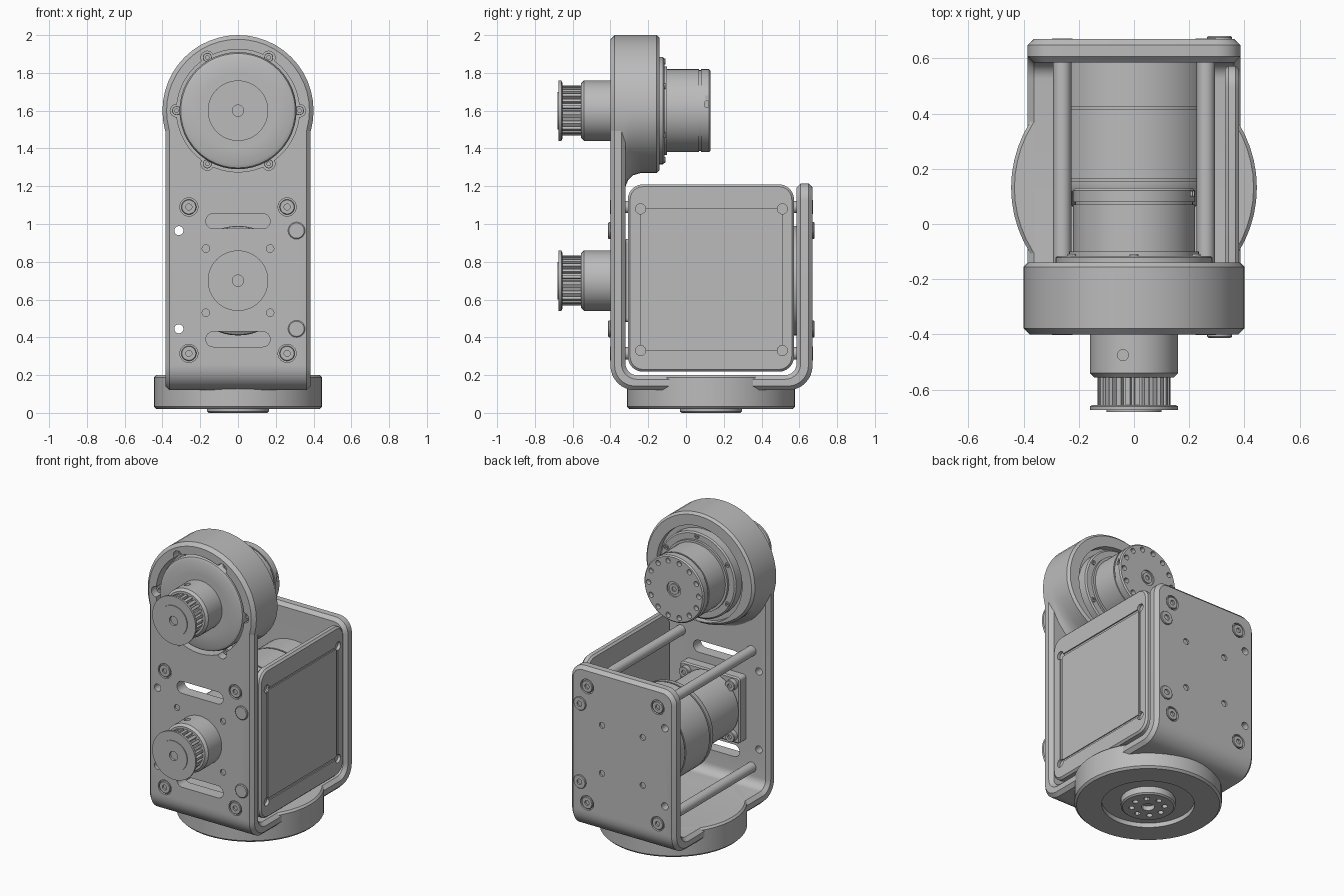
import bpy, bmesh
from math import sin, cos, pi, radians, tau

cube = bpy.data.objects.get("Cube")
if cube:
    bpy.data.objects.remove(cube)

grey = bpy.data.materials.new("machined grey")
grey.use_nodes = True
grey.diffuse_color = (0.5, 0.5, 0.5, 1)
grey.node_tree.nodes["Principled BSDF"].inputs["Base Color"].default_value = (0.5, 0.5, 0.5, 1)

UPPER, LOWER = 1.6, 0.7      # heights of the two drive axes
FRONT, BACK = -0.40, 0.67    # outer faces of the bracket


def place(axis, u, v, t):
    return {"x": (t, u, v), "y": (u, t, v), "z": (u, v, t)}[axis]


def loft(bm, rings):
    """Join rings of points and cap both ends."""
    rows = [[bm.verts.new(p) for p in ring] for ring in rings]
    n = len(rows[0])
    for a, b in zip(rows, rows[1:]):
        for i in range(n):
            bm.faces.new((a[i], a[(i + 1) % n], b[(i + 1) % n], b[i]))
    bm.faces.new(rows[0])
    bm.faces.new(rows[-1])


def circle(r, u=0, v=0, n=48):
    return [(u + r * cos(tau * i / n), v + r * sin(tau * i / n)) for i in range(n)]


def rounded(u0, u1, v0, v1, r, n=6):
    pts = []
    for k, (u, v) in enumerate([(u1 - r, v1 - r), (u0 + r, v1 - r), (u0 + r, v0 + r), (u1 - r, v0 + r)]):
        for i in range(n + 1):
            a = pi / 2 * (k + i / n)
            pts.append((u + r * cos(a), v + r * sin(a)))
    return pts


def prism(bm, outline, t0, t1, axis="y"):
    loft(bm, [[place(axis, u, v, t) for u, v in outline] for t in (t0, t1)])


def finish(name, bm):
    bmesh.ops.recalc_face_normals(bm, faces=bm.faces)
    mesh = bpy.data.meshes.new(name)
    bm.to_mesh(mesh)
    bm.free()
    mesh.materials.append(grey)
    ob = bpy.data.objects.new(name, mesh)
    bpy.context.collection.objects.link(ob)
    return ob


def activate(ob):
    bpy.ops.object.select_all(action="DESELECT")
    ob.select_set(True)
    bpy.context.view_layer.objects.active = ob


def smooth(ob):
    activate(ob)
    bpy.ops.object.shade_smooth_by_angle(angle=radians(30))
    return ob


def bevel(ob, width, segments=1):
    mod = ob.modifiers.new("edge_chamfer", "BEVEL")
    mod.width, mod.segments = width, segments
    mod.limit_method, mod.angle_limit = "ANGLE", radians(50)
    activate(ob)
    bpy.ops.object.modifier_apply(modifier=mod.name)


def cut(ob, shapes):
    """Subtract prisms given as (outline, start, end, axis)."""
    bm = bmesh.new()
    for s in shapes:
        prism(bm, *s)
    cutter = finish("cutter", bm)
    cutter.hide_render = True
    mod = ob.modifiers.new("cut", "BOOLEAN")
    mod.operation, mod.solver, mod.object = "DIFFERENCE", "EXACT", cutter
    mod.use_self = True
    activate(ob)
    bpy.ops.object.modifier_apply(modifier=mod.name)
    bpy.data.objects.remove(cutter)


def lathe(name, profile, u=0, v=0, axis="y", n=48):
    bm = bmesh.new()
    loft(bm, [[place(axis, *p, t) for p in circle(r, u, v, n)] for r, t in profile])
    return smooth(finish(name, bm))


def screw(name, x, z, r, base, top):
    d = 0.012 if top > base else -0.012
    lathe(name, [(r, base), (r, top - d / 3), (r * 0.92, top), (r * 0.4, top), (r * 0.4, top - d)], x, z, n=20)


# U-shaped bracket: side profile with bent lower corners
def bend(y, z, r, start, n=8):
    return [(y + r * cos(start + pi / 2 * i / n), z + r * sin(start + pi / 2 * i / n)) for i in range(n + 1)]


profile = [(FRONT, UPPER)] + bend(FRONT + 0.13, 0.25, 0.13, pi) + bend(BACK - 0.13, 0.25, 0.13, 1.5 * pi)
profile += [(BACK, 1.215), (0.585, 1.215)]
profile += bend(0.525, 0.26, 0.06, 1.5 * pi)[::-1] + bend(-0.26, 0.26, 0.06, pi)[::-1] + [(-0.32, UPPER)]
bm = bmesh.new()
prism(bm, profile, -0.385, 0.385, "x")
corners = [e for e in bm.edges if all(abs(v.co.z - 1.215) < 1e-4 for v in e.verts)
           and abs(e.verts[0].co.x - e.verts[1].co.x) < 1e-4]
bmesh.ops.bevel(bm, geom=corners, offset=0.09, segments=6, profile=0.5, affect="EDGES")
bracket = finish("bracket", bm)
bevel(bracket, 0.022)

rod_spots = [(x, z) for x in (-0.26, 0.26) for z in (0.315, 1.09)]
pin_heights = (0.445, 0.965)
holes = [(rounded(-0.17, 0.17, z - 0.04, z + 0.04, 0.039), -0.5, -0.25, "y") for z in (0.39, 1.015)]
holes += [(circle(0.024, -0.313, z, 20), -0.5, 0.8, "y") for z in pin_heights]
for x, z in rod_spots:
    holes += [(circle(0.048, x, z, 24), -0.5, FRONT + 0.015, "y"),
              (circle(0.048, x, z, 24), BACK - 0.015, 0.8, "y")]
for sx in (-1, 1):
    for sz in (-1, 1):
        holes += [(circle(0.02, sx * 0.17, LOWER + sz * 0.17, 16), -0.5, FRONT + 0.012, "y"),
                  (circle(0.02, sx * 0.15, LOWER + sz * 0.16, 16), BACK - 0.012, 0.8, "y")]

# Front recess with six lobes for the flange screws
lobes = [(0.325 * cos(i * pi / 3), UPPER + 0.325 * sin(i * pi / 3)) for i in range(6)]
recess = [(circle(0.325, 0, UPPER), -0.5, -0.30, "y")]
recess += [(circle(0.034, x, z, 16), -0.5, -0.305, "y") for x, z in lobes]
cut(bracket, holes + recess)
smooth(bracket)

# Round housing at the top, its underside blending into the plate
bm = bmesh.new()
rings = []
for y, r, drop in [(-0.14, 0.385, 0.315), (-0.155, 0.40, 0.33), (-0.24, 0.40, 0.33), (-0.28, 0.40, 0.342),
                   (-0.305, 0.40, 0.365), (-0.32, 0.40, 0.40), (-0.378, 0.40, 0.40), (FRONT, 0.378, 0.378)]:
    rings.append([(u * r, y, UPPER + v * (r if v > 0 else drop)) for u, v in circle(1, n=48)])
loft(bm, rings)
housing = finish("top_housing", bm)
cut(housing, recess + [(circle(0.315, 0, UPPER), -0.18, 0, "y")])
smooth(housing)
for x, z in lobes:
    screw("housing_screw", x, z, 0.024, -0.31, -0.36)

# Upper drive: front cap and rear motor
lathe("upper_cap", [(0.31, -0.25), (0.31, -0.37), (0.303, -0.386), (0.285, -0.394), (0.2, -0.396)], 0, UPPER)
motor = lathe("upper_motor", [(0.285, -0.22), (0.285, -0.122), (0.275, -0.115), (0.235, -0.115), (0.235, -0.10),
                              (0.22, -0.10), (0.22, 0.07), (0.214, 0.07), (0.214, 0.08),
                              (0.22, 0.08), (0.22, 0.122), (0.212, 0.13)], 0, UPPER)
bolts = [(0.185 * cos(tau * i / 14), UPPER + 0.185 * sin(tau * i / 14)) for i in range(14)]
notches = [(rounded(0.10, 0.12, z - 0.015, z + 0.015, 0.003), 0.205, 0.3, "x") for z in (1.635, 1.675)]
cut(motor, [(circle(0.017, x, z, 12), 0.1, 0.2, "y") for x, z in bolts] + notches
    + [(circle(0.05, 0, UPPER, 24), 0.12, 0.2, "y")])
smooth(motor)
lathe("motor_shaft", [(0.035, 0.05), (0.035, 0.128), (0.015, 0.128), (0.015, 0.11)], 0, UPPER, n=24)
for i in range(6):
    a = (i + 0.5) * pi / 3
    screw("rear_flange_screw", 0.26 * cos(a), UPPER + 0.26 * sin(a), 0.016, -0.13, -0.108)

# Lower drive: mounting plate, gearbox and motor
bm = bmesh.new()
prism(bm, rounded(-0.22, 0.22, LOWER - 0.22, LOWER + 0.22, 0.02), -0.325, -0.25)
bevel(finish("lower_mount_plate", bm), 0.008)
for sx in (-1, 1):
    for sz in (-1, 1):
        screw("mount_screw", sx * 0.17, LOWER + sz * 0.17, 0.035, -0.26, -0.215)
lathe("lower_motor", [(0.2, -0.26), (0.22, -0.24), (0.22, 0.06), (0.25, 0.10), (0.285, 0.12), (0.29, 0.13),
                      (0.29, 0.155), (0.28, 0.155), (0.28, 0.165), (0.29, 0.165), (0.29, 0.415),
                      (0.284, 0.415), (0.284, 0.425), (0.29, 0.425), (0.29, 0.59)], 0, LOWER)

# Toothed pulleys on both axes
for label, z in (("upper", UPPER), ("lower", LOWER)):
    hub = lathe(label + "_hub", [(0.16, -0.33), (0.16, -0.54), (0.145, -0.555)], 0, z)
    cut(hub, [(circle(0.02, -0.04, -0.475, 16), z + 0.11, z + 0.3, "z")])
    smooth(hub)
    bm = bmesh.new()
    teeth = [(r * cos(tau * (i + s) / 24), z + r * sin(tau * (i + s) / 24))
             for i in range(24) for s, r in ((0, 0.112), (0.3, 0.112), (0.4, 0.132), (0.9, 0.132))]
    prism(bm, teeth, -0.665, -0.55)
    finish(label + "_pulley_teeth", bm)
    lathe(label + "_pulley_flange", [(0.15, -0.655), (0.16, -0.66), (0.16, -0.674), (0.10, -0.674),
                                     (0.10, -0.68), (0.03, -0.68), (0.03, -0.65)], 0, z)

# Spacer rods with their end screws, and the domed pins
for x, z in rod_spots:
    lathe("spacer_rod", [(0.033, -0.33), (0.033, 0.59)], x, z, n=24)
    screw("rod_screw", x, z, 0.04, FRONT + 0.03, FRONT - 0.002)
    screw("rod_screw", x, z, 0.04, BACK - 0.03, BACK + 0.002)
for z in pin_heights:
    lathe("pin", [(0.045, FRONT + 0.01), (0.045, -0.408), (0.04, -0.412)], 0.31, z, n=24)
    screw("pin_screw", 0.31, z, 0.045, BACK - 0.01, 0.68)

# Side cover with a recessed field and corner holes
bm = bmesh.new()
prism(bm, rounded(-0.308, 0.572, 0.218, 1.21, 0.08), 0.33, 0.38, "x")
cover = finish("side_cover", bm)
bevel(cover, 0.012)
field = (-0.24, 0.51, 0.33, 1.08)
cut(cover, [(rounded(*field, 0.01), 0.372, 0.5, "x")]
    + [(circle(0.027, y, z, 20), 0.36, 0.5, "x") for y in field[:2] for z in field[2:]])
smooth(cover)
bm = bmesh.new()
prism(bm, rounded(-0.225, 0.495, 0.345, 1.065, 0.01), 0.35, 0.378, "x")
finish("side_cover_field", bm)

# Round swivel base, hollow underneath, with a drilled boss
base = lathe("swivel_base", [(0.155, 0), (0.165, 0.008), (0.165, 0.05), (0.28, 0.05), (0.28, 0.02), (0.432, 0.02),
                             (0.445, 0.033), (0.445, 0.188), (0.433, 0.2)], 0, 0.132, "z", 56)
drill = [(circle(0.018, 0.1 * cos(i * pi / 4), 0.132 + 0.1 * sin(i * pi / 4), 12), -0.1, 0.03, "z") for i in range(8)]
cut(base, drill + [(circle(0.04, 0, 0.132, 20), -0.1, 0.03, "z")])
smooth(base)
